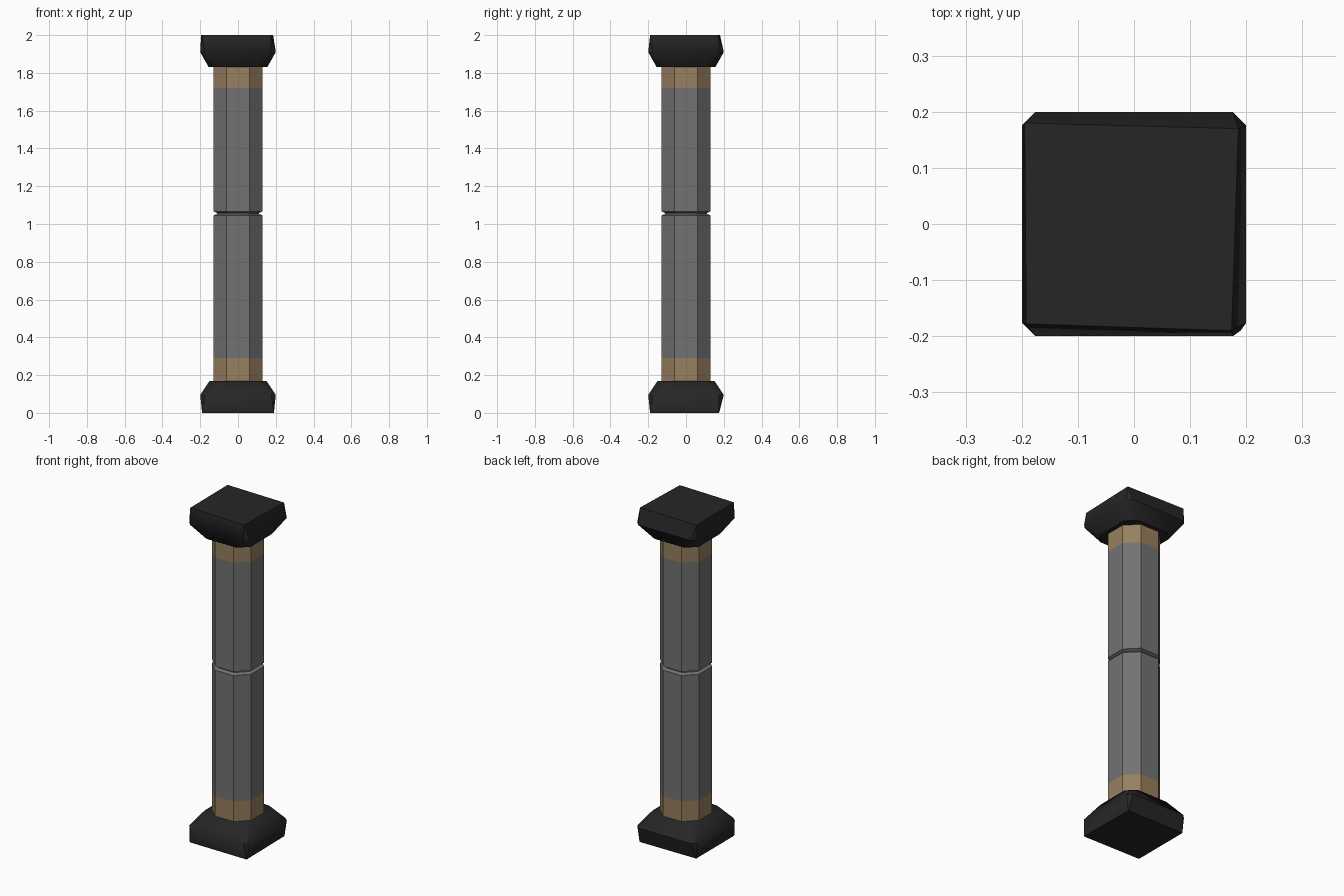
import bpy, bmesh, math

if "Cube" in bpy.data.objects:
    bpy.data.objects.remove(bpy.data.objects["Cube"])


def material(name, rgb):
    m = bpy.data.materials.new(name)
    m.diffuse_color = (*rgb, 1)
    m.use_nodes = True
    m.node_tree.nodes["Principled BSDF"].inputs["Base Color"].default_value = m.diffuse_color
    return m


stone = material("grey stone", (0.17, 0.17, 0.17))
tan = material("tan band", (0.31, 0.215, 0.115))
black = material("black stone", (0.019, 0.019, 0.019))


def octagon(half, flat):
    """Square of half-width `half` with corners cut so sides end at `flat`."""
    return [(half, -flat), (half, flat), (flat, half), (-flat, half),
            (-half, flat), (-half, -flat), (-flat, -half), (flat, -half)]


def loft(name, rings, mats, rule=None):
    """Skin a stack of (z, points) rings and cap both ends."""
    bm = bmesh.new()
    loops = [[bm.verts.new((x, y, z)) for x, y in pts] for z, pts in rings]
    for a, b in zip(loops, loops[1:]):
        n = len(a)
        for i in range(n):
            j = (i + 1) % n
            bm.faces.new((a[i], a[j], b[j], b[i]))
    bm.faces.new(loops[0][::-1])
    bm.faces.new(loops[-1])
    bmesh.ops.remove_doubles(bm, verts=bm.verts, dist=0.0005)
    bmesh.ops.recalc_face_normals(bm, faces=bm.faces)
    if rule:
        for f in bm.faces:
            f.material_index = rule(f.calc_center_median().z)
    me = bpy.data.meshes.new(name)
    bm.to_mesh(me)
    bm.free()
    for m in mats:
        me.materials.append(m)
    ob = bpy.data.objects.new(name, me)
    bpy.context.collection.objects.link(ob)
    return ob


def smooth(ob, degrees):
    bpy.ops.object.select_all(action='DESELECT')
    ob.select_set(True)
    bpy.context.view_layer.objects.active = ob
    bpy.ops.object.shade_smooth_by_angle(angle=math.radians(degrees))


# Octagonal shaft with a groove in the middle and tan bands at both ends
profile = [(0.15, 0.13), (0.29, 0.13), (1.045, 0.13), (1.053, 0.112),
           (1.059, 0.112), (1.067, 0.13), (1.72, 0.13), (1.85, 0.13)]
shaft = loft("shaft", [(z, octagon(r, r * 0.47)) for z, r in profile],
             [stone, tan], lambda z: 1 if z < 0.29 or z > 1.72 else 0)


def doubled(corners):
    """Four corners (+x+y, -x+y, -x-y, +x-y) matched to an eight-point ring."""
    a, b, c, d = corners
    return [d, a, a, b, b, c, c, d]


# Slightly uneven hewn blocks: sharp-cornered outer face, bulging waist, sloped neck
base = loft("base", [
    (0.0, doubled([(0.185, 0.175), (-0.19, 0.175), (-0.19, -0.185), (0.19, -0.19)])),
    (0.095, octagon(0.2, 0.176)),
    (0.17, octagon(0.15, 0.1))], [black])

capital = loft("capital", [
    (1.83, octagon(0.155, 0.1)),
    (1.91, octagon(0.2, 0.176)),
    (2.0, doubled([(0.186, 0.17), (-0.195, 0.18), (-0.192, -0.178), (0.174, -0.19)]))],
    [black])

for block in (base, capital):
    smooth(block, 42)
